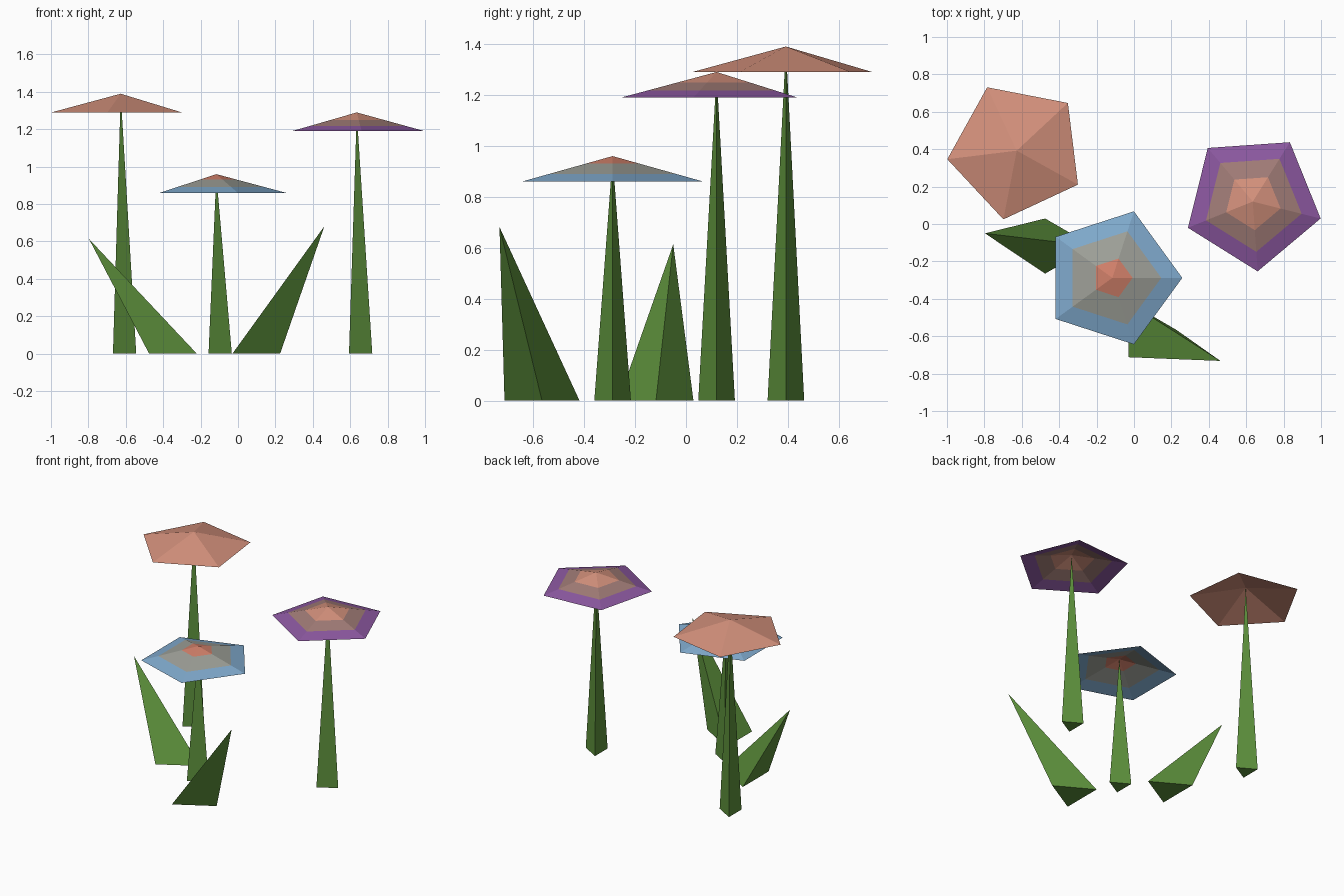
import bpy
import bmesh
import math
from mathutils import Vector

cube = bpy.data.objects.get("Cube")
if cube:
    bpy.data.objects.remove(cube, do_unlink=True)


def material(name, rgb):
    """Flat material from an sRGB colour in 0-255."""
    linear = [((c / 255 + 0.055) / 1.055) ** 2.4 for c in rgb] + [1.0]
    mat = bpy.data.materials.new(name)
    mat.use_nodes = True
    mat.diffuse_color = linear
    bsdf = mat.node_tree.nodes["Principled BSDF"]
    bsdf.inputs["Base Color"].default_value = linear
    bsdf.inputs["Roughness"].default_value = 0.9
    return mat


GREEN = material("leaf green", (92, 143, 59))
SALMON = material("salmon", (212, 145, 124))
PURPLE = material("purple", (140, 88, 160))
MAUVE = material("mauve brown", (161, 124, 119))
BLUE = material("sky blue", (128, 170, 205))
TAUPE = material("grey taupe", (158, 160, 152))
CORAL = material("coral", (209, 128, 106))


def ring(bm, centre, radius, sides, angle=0.0):
    """Regular polygon of vertices around a vertical axis."""
    verts = []
    for i in range(sides):
        a = angle + math.tau * i / sides
        offset = Vector((math.cos(a), math.sin(a), 0)) * radius
        verts.append(bm.verts.new(Vector(centre) + offset))
    return verts


def finish(bm, name, mats):
    mesh = bpy.data.meshes.new(name)
    bm.to_mesh(mesh)
    bm.free()
    for mat in mats:
        mesh.materials.append(mat)
    obj = bpy.data.objects.new(name, mesh)
    bpy.context.collection.objects.link(obj)
    return obj


def spike(name, x, y, radius, tip):
    """Closed three-sided pyramid standing on the ground."""
    bm = bmesh.new()
    base = ring(bm, (x, y, 0), radius, 3)
    top = bm.verts.new(tip)
    bm.faces.new(base[::-1])
    for i in range(3):
        bm.faces.new((base[i], base[(i + 1) % 3], top))
    return finish(bm, name, [GREEN])


def blossom(name, apex, angle, bands):
    """Open five-sided canopy; bands are (outer fraction, material)."""
    bm = bmesh.new()
    apex = Vector(apex)
    top = bm.verts.new(apex)
    inner = None
    for slot, (fraction, _) in enumerate(bands):
        centre = apex - Vector((0, 0, CANOPY_DROP * fraction))
        outer = ring(bm, centre, CANOPY_RADIUS * fraction, 5, math.radians(angle))
        for i in range(5):
            j = (i + 1) % 5
            corners = (inner[i], outer[i], outer[j], inner[j]) if inner else (top, outer[i], outer[j])
            bm.faces.new(corners).material_index = slot
        inner = outer
    return finish(bm, name, [mat for _, mat in bands])


CANOPY_RADIUS = 0.374
CANOPY_DROP = 0.1
STEM_RADIUS = 0.083
LEAF_RADIUS = 0.17

# Flowers: a canopy on a stem that tapers up to its peak
flowers = [
    ("tall", (-0.627, 0.392, 1.39), 43, [(1, SALMON)]),
    ("purple", (0.635, 0.12, 1.29), -14, [(0.41, SALMON), (0.72, MAUVE), (1, PURPLE)]),
    ("blue", (-0.116, -0.288, 0.96), 0, [(0.29, CORAL), (0.7, TAUPE), (1, BLUE)]),
]
for name, apex, angle, bands in flowers:
    x, y, z = apex
    blossom(name + "_blossom", apex, angle, bands)
    spike(name + "_stem", x, y, STEM_RADIUS, (x, y, z - 0.004))

# Leaves: wide spikes leaning outwards
spike("right_leaf", -0.39, -0.118, LEAF_RADIUS, (-0.797, -0.05, 0.614))
spike("left_leaf", 0.055, -0.565, LEAF_RADIUS, (0.462, -0.732, 0.682))
